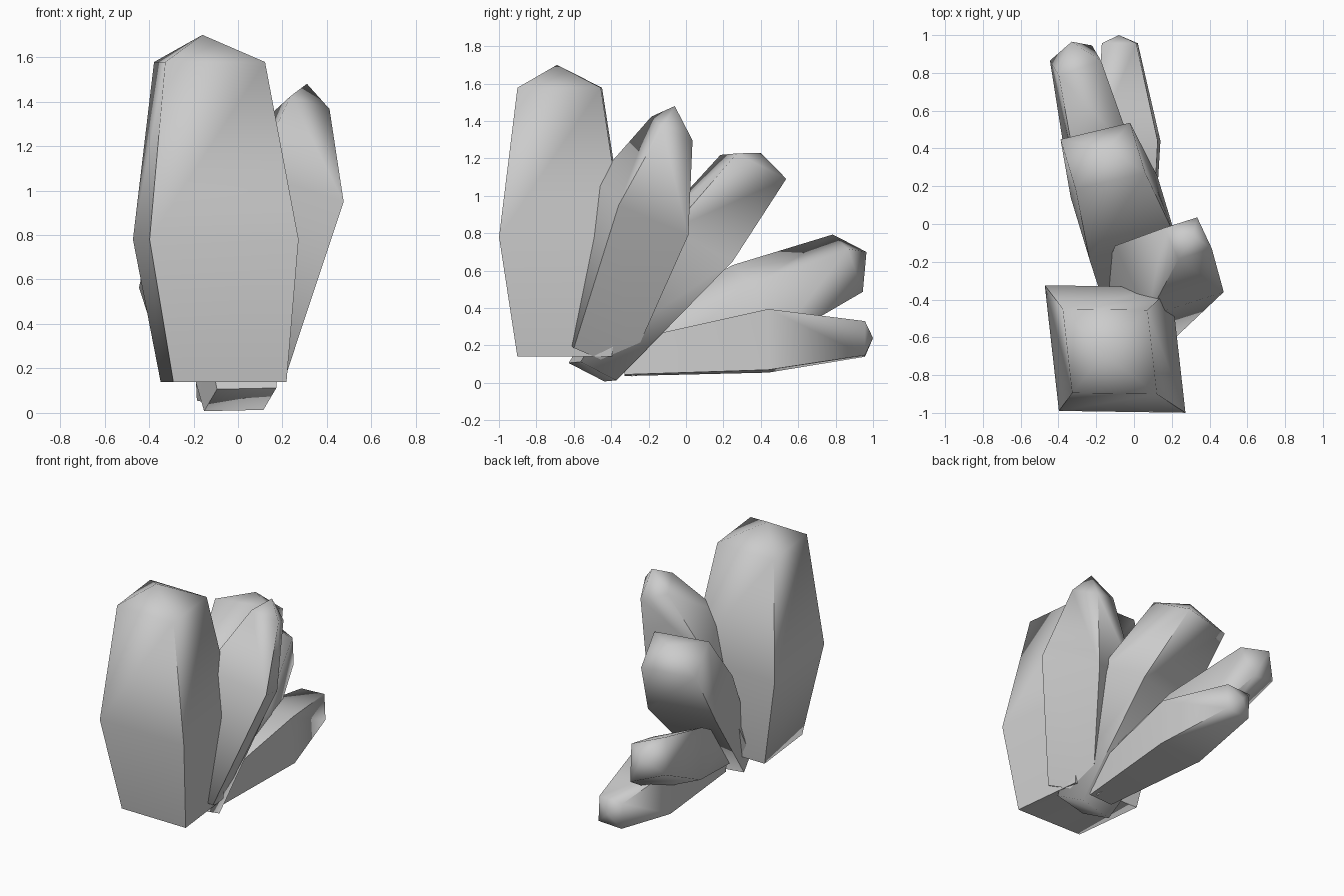
import bpy, bmesh, math
from mathutils import Vector

if "Cube" in bpy.data.objects:
    bpy.data.objects.remove(bpy.data.objects["Cube"])


def crystal(name, base, mid, top, tip, a, b, base_f, top_f):
    """Four-sided shard: base, belly and shoulder rings plus a pointed cap.
    a and b are the half diagonals of the belly ring."""
    base, mid, top, tip, a, b = map(Vector, (base, mid, top, tip, a, b))
    bm = bmesh.new()
    rings = [[bm.verts.new(c + d * f) for d in (a, b, -a, -b)]
             for c, f in ((base, base_f), (mid, 1.0), (top, top_f))]
    apex = bm.verts.new(tip)
    bm.faces.new(rings[0][::-1])
    for i in range(4):
        j = (i + 1) % 4
        for lo, hi in zip(rings, rings[1:]):
            bm.faces.new((lo[i], lo[j], hi[j], hi[i]))
        bm.faces.new((rings[2][i], rings[2][j], apex))
    bmesh.ops.recalc_face_normals(bm, faces=bm.faces)
    mesh = bpy.data.meshes.new(name)
    bm.to_mesh(mesh)
    bm.free()
    ob = bpy.data.objects.new(name, mesh)
    bpy.context.collection.objects.link(ob)
    bpy.ops.object.select_all(action='DESELECT')
    ob.select_set(True)
    bpy.context.view_layer.objects.active = ob
    bpy.ops.object.shade_smooth_by_angle(angle=math.radians(80))
    return ob


# Tall upright shard at the front
crystal("large_front_crystal", (-.065, -.645, .14), (-.10, -.662, .78),
        (-.128, -.675, 1.578), (-.16, -.69, 1.70),
        (.3725, -.3375, .0), (.2975, .3275, .0), .76, .67)

# Shard leaning to the right
crystal("right_crystal", (0, -.505, .175), (.1875, -.2375, .935),
        (.285, -.075, 1.36), (.31, -.06, 1.48),
        (.1125, .25, -.145), (.2875, -.1225, .015), .77, .44)

# Middle shard leaning back
crystal("middle_crystal", (.01, -.50, .06), (-.055, .03, .73),
        (-.165, .36, 1.155), (-.14, .40, 1.23),
        (.18, .22, -.08), (-.28, .11, -.09), .58, .8)

# Low shard pointing back and left
crystal("back_left_crystal", (.0, -.35, .15), (-.18, .36, .42),
        (-.31, .865, .64), (-.33, .965, .70),
        (.12, .11, -.21), (.185, 0, .105), .55, .73)

# Lowest shard lying towards the back
crystal("back_low_crystal", (.0, -.33, .13), (-.03, .44, .225),
        (-.075, .957, .235), (-.08, 1.0, .24),
        (.155, 0, .17), (.17, 0, -.155), .55, .56)
